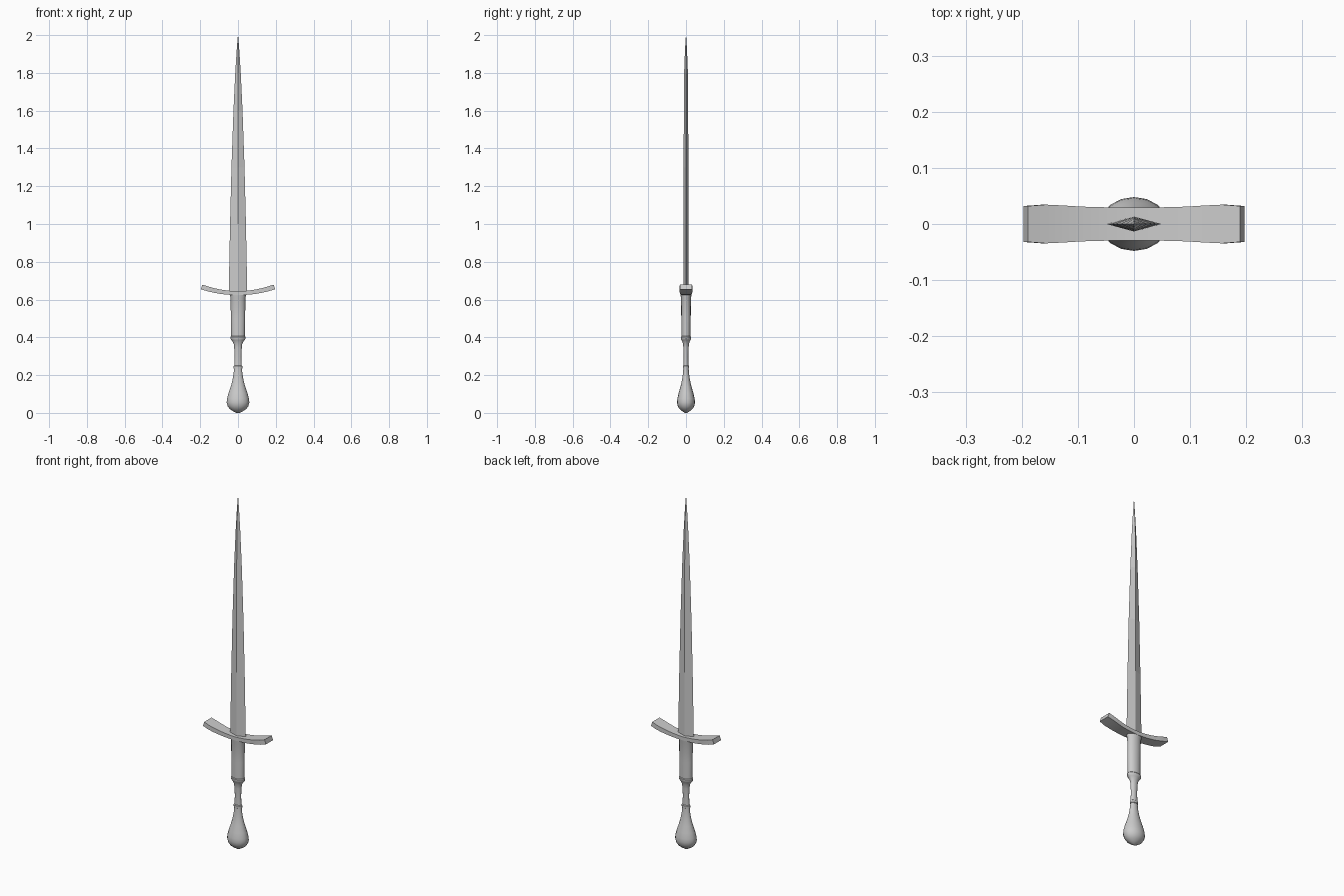
import bpy, bmesh, math

if "Cube" in bpy.data.objects:
    bpy.data.objects.remove(bpy.data.objects["Cube"])


def loft(name, rings, smooth=False):
    """Skin a list of equal-length vertex rings and cap both ends."""
    bm = bmesh.new()
    loops = [[bm.verts.new(p) for p in ring] for ring in rings]
    n = len(loops[0])
    for a, b in zip(loops, loops[1:]):
        for i in range(n):
            j = (i + 1) % n
            bm.faces.new((a[i], a[j], b[j], b[i]))
    bm.faces.new(loops[0][::-1])
    bm.faces.new(loops[-1])
    bmesh.ops.remove_doubles(bm, verts=bm.verts, dist=1e-5)
    bmesh.ops.recalc_face_normals(bm, faces=bm.faces)
    mesh = bpy.data.meshes.new(name)
    bm.to_mesh(mesh)
    bm.free()
    obj = bpy.data.objects.new(name, mesh)
    bpy.context.collection.objects.link(obj)
    if smooth:
        bpy.ops.object.select_all(action='DESELECT')
        obj.select_set(True)
        bpy.context.view_layer.objects.active = obj
        bpy.ops.object.shade_smooth_by_angle(angle=math.radians(35))
    return obj


def oval(z, rx, ry, n=16):
    return [(rx * math.cos(2 * math.pi * i / n),
             ry * math.sin(2 * math.pi * i / n), z) for i in range(n)]


# Pear-shaped pommel
loft("pommel", [oval(*p) for p in [
    (0.005, 0.008, 0.006), (0.009, 0.026, 0.020), (0.020, 0.043, 0.034),
    (0.036, 0.055, 0.044), (0.055, 0.060, 0.048), (0.075, 0.058, 0.046),
    (0.105, 0.050, 0.039), (0.140, 0.038, 0.029), (0.175, 0.029, 0.021),
    (0.210, 0.023, 0.016), (0.236, 0.021, 0.014)]], True)

# Thin collar between pommel and grip
loft("collar", [oval(*p) for p in [
    (0.233, 0.020, 0.013), (0.236, 0.024, 0.017),
    (0.248, 0.024, 0.017), (0.252, 0.019, 0.012)]], True)

# Waisted lower grip flaring into a ring
loft("lower_grip", [oval(*p) for p in [
    (0.248, 0.020, 0.013), (0.300, 0.018, 0.012), (0.345, 0.020, 0.014),
    (0.368, 0.023, 0.016), (0.385, 0.034, 0.023), (0.393, 0.041, 0.027),
    (0.402, 0.041, 0.027), (0.406, 0.037, 0.024)]], True)

# Upper grip with a slight flare under the guard
loft("upper_grip", [oval(*p) for p in [
    (0.400, 0.036, 0.024), (0.500, 0.038, 0.025), (0.610, 0.039, 0.026),
    (0.622, 0.043, 0.029), (0.632, 0.043, 0.029)]], True)

# Curved crossguard, swept along a shallow arc
guard = []
for i in range(-6, 7):
    x = 0.193 * i / 6
    z = 0.634 + 0.88 * x * x
    tilt = math.atan(1.76 * x)
    half_y = 0.0295 if abs(i) < 2 else (0.030, 0.031, 0.033, 0.0345, 0.032)[abs(i) - 2]
    half_t = 0.010 + 0.003 * abs(i) / 6
    dx, dz = -math.sin(tilt) * half_t, math.cos(tilt) * half_t
    guard.append([(x + s * dx, t * half_y, z + s * dz)
                  for s, t in ((-1, -1), (-1, 1), (1, 1), (1, -1))])
loft("crossguard", guard, True)

# Diamond-section blade
loft("blade", [[(w, 0, z), (0, d, z), (-w, 0, z), (0, -d, z)] for z, w, d in [
    (0.635, 0.049, 0.0135), (1.0, 0.042, 0.013), (1.3, 0.0345, 0.0125),
    (1.6, 0.024, 0.0115), (1.8, 0.0145, 0.0100), (1.92, 0.0070, 0.0055),
    (2.0, 0.0005, 0.0005)]])

# Rest the pommel on the ground
for obj in bpy.context.collection.objects:
    if obj.name == "pommel":
        obj.data.vertices[0].co.z = 0.005
        for v in obj.data.vertices:
            if v.co.z < 0.006:
                v.co.z = 0.0
